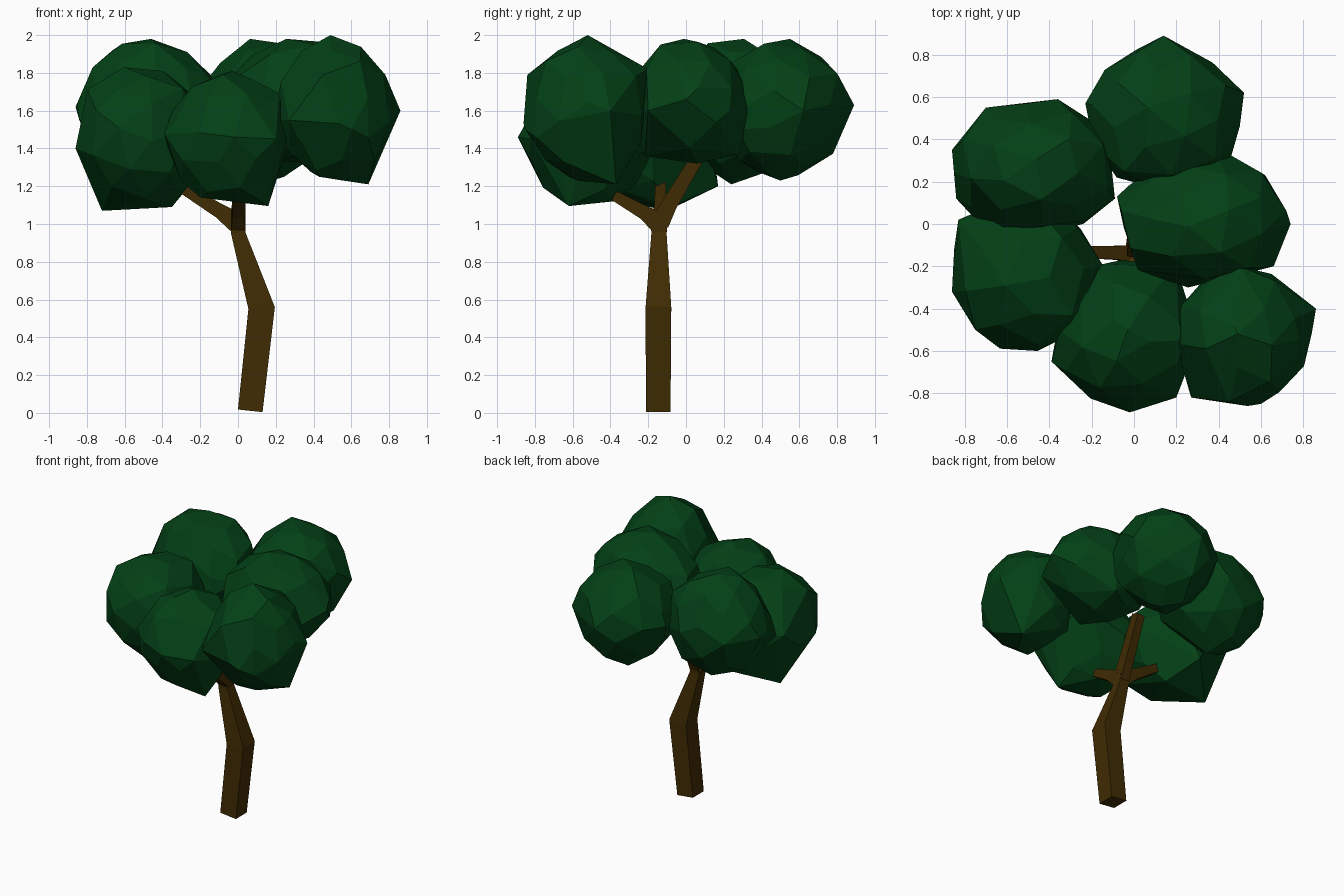
import bpy, bmesh, random
from mathutils import Vector, Euler

random.seed(4)


def material(name, rgb):
    m = bpy.data.materials.new(name)
    m.diffuse_color = (*rgb, 1)
    return m


LEAF = material("leaf_green", (0.001, 0.052, 0.008))
BARK = material("bark_brown", (0.052, 0.025, 0.001))


def finish(bm, name, mat):
    bmesh.ops.recalc_face_normals(bm, faces=bm.faces[:])
    me = bpy.data.meshes.new(name)
    bm.to_mesh(me)
    bm.free()
    me.materials.append(mat)
    ob = bpy.data.objects.new(name, me)
    bpy.context.collection.objects.link(ob)
    return ob


def limb(name, rings):
    """Four-sided tube; each ring is centre, half-axis u, half-axis v."""
    bm = bmesh.new()
    loops = []
    for c, u, v in rings:
        c, u, v = Vector(c), Vector(u), Vector(v)
        loops.append([bm.verts.new(c + a * u + b * v)
                      for a, b in ((-1, -1), (1, -1), (1, 1), (-1, 1))])
    for p, q in zip(loops, loops[1:]):
        for i in range(4):
            j = (i + 1) % 4
            bm.faces.new((p[i], p[j], q[j], q[i]))
    bm.faces.new(loops[0])
    bm.faces.new(loops[-1])
    return finish(bm, name, BARK)


def clump(name, lo, hi, tips):
    """Faceted leaf ball fitted to a box, with a few pulled corners."""
    lo, hi = Vector(lo), Vector(hi)
    bm = bmesh.new()
    bmesh.ops.create_icosphere(bm, subdivisions=2, radius=1)
    rot = Euler([random.uniform(0, 3) for _ in range(3)]).to_matrix()
    pts = [rot @ v.co * random.uniform(0.93, 1.03) for v in bm.verts]
    bm.clear()
    # stretch the jittered ball so it fills the box exactly
    mn = [min(p[i] for p in pts) for i in range(3)]
    mx = [max(p[i] for p in pts) for i in range(3)]
    for p in pts:
        bm.verts.new([lo[i] + (p[i] - mn[i]) / (mx[i] - mn[i]) * (hi[i] - lo[i])
                      for i in range(3)])
    for t in tips:
        bm.verts.new(t)
    bmesh.ops.convex_hull(bm, input=bm.verts[:])
    bmesh.ops.delete(bm, geom=[v for v in bm.verts if not v.link_faces], context='VERTS')
    # merge nearly flat neighbours into larger facets
    bmesh.ops.dissolve_limit(bm, angle_limit=0.22, verts=bm.verts[:], edges=bm.edges[:])
    return finish(bm, name, LEAF)


# Bent trunk
limb("trunk", [
    ((0.065, -0.147, 0.011), (0.065, 0, -0.007), (0, 0.065, 0)),
    ((0.125, -0.146, 0.555), (0.07, 0, 0.005), (0, 0.068, 0)),
    ((0.002, -0.143, 0.95), (0.038, 0, 0.004), (0, 0.04, 0)),
    ((0.0, -0.14, 1.07), (0.037, 0, 0), (0, 0.05, 0)),
])

# Branches
limb("left_branch", [
    ((0.0, -0.14, 1.0), (0.02, 0, 0.055), (0, 0.038, 0)),
    ((-0.1, -0.135, 1.07), (0.018, 0, 0.034), (0, 0.032, 0)),
    ((-0.31, -0.135, 1.2), (0.014, 0, 0.024), (0, 0.028, 0)),
])
limb("front_branch", [
    ((0.002, -0.14, 1.0), (0.037, 0, 0), (0, 0.02, 0.055)),
    ((0.003, -0.23, 1.065), (0.035, 0, 0), (0, 0.015, 0.034)),
    ((0.01, -0.38, 1.15), (0.03, 0, 0), (0, 0.012, 0.024)),
])
limb("back_branch", [
    ((0.0, -0.14, 1.0), (0.037, 0, 0), (0, 0.045, -0.02)),
    ((0.003, -0.09, 1.1), (0.035, 0, 0), (0, 0.038, -0.018)),
    ((0.035, 0.09, 1.4), (0.03, 0, 0), (0, 0.03, -0.014)),
])

# Leaf clumps
clump("back_leaves", (-0.2, 0.17, 1.25), (0.5, 0.85, 1.98),
      [(0.14, 0.89, 1.63), (0.52, 0.62, 1.6), (-0.23, 0.57, 1.62),
       (0.18, 0.5, 1.23), (0.42, 0.27, 1.5), (-0.02, 0.21, 1.6)])
clump("left_back_leaves", (-0.85, -0.05, 1.24), (-0.11, 0.57, 1.98),
      [(-0.36, 0.59, 1.62), (-0.09, 0.12, 1.6), (-0.86, 0.35, 1.62),
       (-0.45, 0.24, 1.21), (-0.7, 0.55, 1.6), (-0.84, 0.12, 1.55),
       (-0.24, 0.0, 1.5), (-0.7, -0.03, 1.5)])
clump("left_front_leaves", (-0.85, -0.6, 1.09), (-0.18, 0.13, 1.83),
      [(-0.72, -0.1, 1.07), (-0.35, -0.08, 1.09), (-0.83, 0.02, 1.5),
       (-0.86, -0.32, 1.4), (-0.45, 0.17, 1.2), (-0.15, -0.19, 1.5),
       (-0.38, -0.55, 1.45), (-0.75, -0.5, 1.6), (-0.25, -0.03, 1.5)])
clump("front_leaves", (-0.37, -0.86, 1.12), (0.29, -0.17, 1.79),
      [(0.16, -0.62, 1.095), (-0.39, -0.65, 1.48), (-0.02, -0.89, 1.46),
       (0.2, -0.82, 1.45), (-0.03, -0.5, 1.81), (0.2, -0.2, 1.5),
       (0.24, -0.55, 1.68), (-0.2, -0.6, 1.14), (-0.15, -0.19, 1.5)])
clump("right_front_leaves", (0.19, -0.86, 1.23), (0.84, -0.21, 1.98),
      [(0.69, -0.37, 1.21), (0.86, -0.4, 1.6), (0.49, -0.52, 2.0),
       (0.27, -0.82, 1.55), (0.6, -0.85, 1.5), (0.5, -0.2, 1.82),
       (0.45, -0.84, 1.79), (0.43, -0.62, 1.25), (0.78, -0.55, 1.79)])
clump("right_leaves", (-0.06, -0.3, 1.32), (0.72, 0.33, 1.98),
      [(0.74, 0.0, 1.66), (-0.08, 0.13, 1.65), (0.02, -0.22, 1.6),
       (0.43, 0.34, 1.6), (0.66, -0.2, 1.6), (0.22, 0.33, 1.6),
       (0.4, 0.28, 1.37), (0.3, -0.22, 1.36), (0.62, 0.23, 1.6)])
